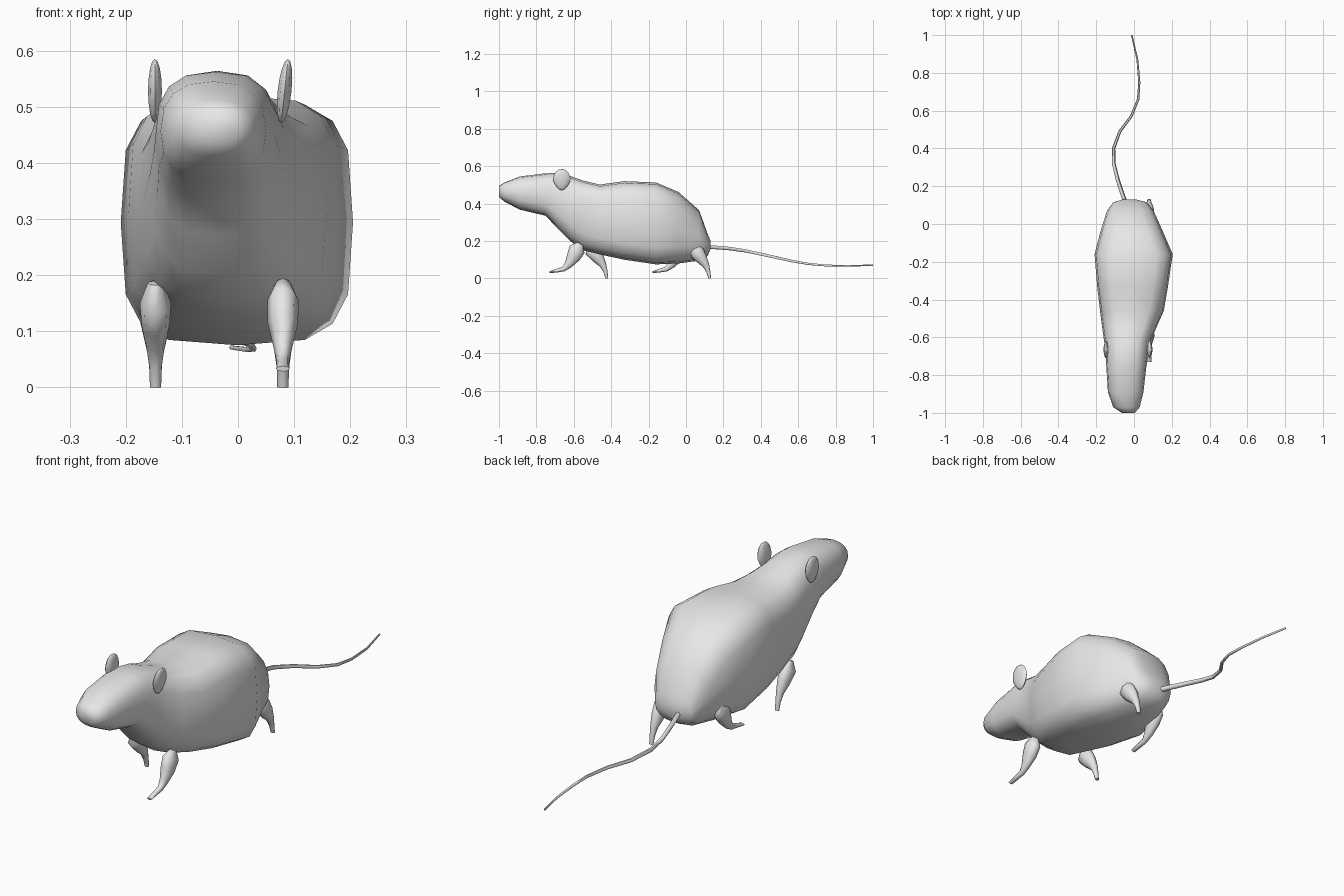
import bpy, bmesh, math
from mathutils import Vector

if "Cube" in bpy.data.objects:
    bpy.data.objects.remove(bpy.data.objects["Cube"])

grey = bpy.data.materials.new("plain_grey")
grey.diffuse_color = (0.8, 0.8, 0.8, 1)
grey.use_nodes = True
grey.node_tree.nodes["Principled BSDF"].inputs["Base Color"].default_value = grey.diffuse_color


def finish(name, bm, angle=60):
    bmesh.ops.recalc_face_normals(bm, faces=bm.faces)
    mesh = bpy.data.meshes.new(name)
    bm.to_mesh(mesh)
    bm.free()
    mesh.materials.append(grey)
    ob = bpy.data.objects.new(name, mesh)
    bpy.context.collection.objects.link(ob)
    bpy.ops.object.select_all(action='DESELECT')
    ob.select_set(True)
    bpy.context.view_layer.objects.active = ob
    bpy.ops.object.shade_smooth_by_angle(angle=math.radians(angle))
    return ob


def loft(name, rings):
    """Skin a list of equal-length point rings and cap both ends."""
    bm = bmesh.new()
    loops = [[bm.verts.new(p) for p in r] for r in rings]
    n = len(loops[0])
    for a, b in zip(loops, loops[1:]):
        for i in range(n):
            j = (i + 1) % n
            bm.faces.new((a[i], a[j], b[j], b[i]))
    bm.faces.new(loops[0])
    bm.faces.new(loops[-1])
    return finish(name, bm)


def tube(name, path, sides, side_axis=None):
    """path: (centre, radius across, radius along the bend)."""
    rings = []
    for k, (c, ra, rb) in enumerate(path):
        t = path[min(k + 1, len(path) - 1)][0] - path[max(k - 1, 0)][0]
        t.normalize()
        u = side_axis or t.cross(Vector((0, 0, 1))).normalized()
        v = t.cross(u)
        rings.append([c + u * ra * math.cos(2 * math.pi * i / sides)
                      + v * rb * math.sin(2 * math.pi * i / sides) for i in range(sides)])
    return loft(name, rings)


def power(v, n):
    return math.copysign(abs(v) ** (2 / n), v) if abs(v) > 1e-6 else 0.0


# Body and head: y, left x, right x, bottom z, top z, squareness
sections = [
    (-1.00, -0.065, 0.005, 0.435, 0.495, 2.0),
    (-0.97, -0.11, 0.03, 0.41, 0.513, 2.3),
    (-0.89, -0.138, 0.05, 0.368, 0.545, 2.5),
    (-0.75, -0.147, 0.066, 0.335, 0.562, 2.7),
    (-0.69, -0.150, 0.075, 0.27, 0.564, 2.7),
    (-0.62, -0.158, 0.088, 0.20, 0.548, 2.8),
    (-0.55, -0.168, 0.118, 0.150, 0.523, 3.0),
    (-0.46, -0.180, 0.158, 0.128, 0.502, 3.2),
    (-0.33, -0.195, 0.180, 0.100, 0.520, 3.6),
    (-0.16, -0.209, 0.205, 0.075, 0.513, 3.6),
    (-0.04, -0.178, 0.153, 0.080, 0.462, 3.0),
    (0.07, -0.143, 0.104, 0.095, 0.365, 2.6),
    (0.115, -0.11, 0.07, 0.12, 0.24, 2.3),
    (0.13, -0.06, 0.01, 0.155, 0.205, 2.0),
]
rings = []
for y, xl, xr, zb, zt, n in sections:
    ring = []
    for i in range(16):
        a = 2 * math.pi * i / 16
        ring.append(((xl + xr) / 2 + (xr - xl) / 2 * power(math.cos(a), n), y,
                     (zb + zt) / 2 + (zt - zb) / 2 * power(math.sin(a), n)))
    rings.append(ring)
loft("body", rings)

# Ears: thin upright ovals, narrower at the base
for name, x in (("ear_left", -0.148), ("ear_right", 0.083)):
    bm = bmesh.new()
    bmesh.ops.create_uvsphere(bm, u_segments=10, v_segments=8, radius=1)
    lean = 0.006 if x > 0 else 0
    for v in bm.verts:
        w = 1 if v.co.z > 0 else 1 + 0.3 * v.co.z
        v.co = (x + 0.013 * v.co.x + lean * v.co.z, -0.664 + 0.047 * w * v.co.y,
                0.528 + 0.057 * v.co.z)
    finish(name, bm)

# Legs: y, z, radius across, radius in the stride plane
forward_leg = [(-0.565, 0.185, 0.014, 0.018), (-0.582, 0.155, 0.028, 0.044),
               (-0.602, 0.115, 0.027, 0.037), (-0.630, 0.072, 0.017, 0.021),
               (-0.655, 0.050, 0.012, 0.013), (-0.690, 0.042, 0.011, 0.010),
               (-0.730, 0.033, 0.012, 0.005)]
backward_leg = [(-0.512, 0.186, 0.014, 0.014), (-0.500, 0.150, 0.028, 0.042),
                (-0.470, 0.110, 0.025, 0.033), (-0.443, 0.070, 0.016, 0.018),
                (-0.430, 0.035, 0.011, 0.011), (-0.423, 0.0, 0.010, 0.007)]
for name, shape, x, dy in (("front_leg_right", forward_leg, 0.08, 0),
                           ("front_leg_left", backward_leg, -0.147, 0),
                           ("hind_leg_right", backward_leg, 0.08, 0.55),
                           ("hind_leg_left", forward_leg, -0.147, 0.55)):
    tube(name, [(Vector((x, y + dy, z)), ra, rb) for y, z, ra, rb in shape],
         8, Vector((1, 0, 0)))

# Tail: tapering S-curve
points = [(-0.03, 0.07, 0.168), (-0.055, 0.14, 0.167), (-0.085, 0.23, 0.160),
          (-0.107, 0.32, 0.147), (-0.108, 0.40, 0.130), (-0.075, 0.49, 0.110),
          (-0.015, 0.57, 0.092), (0.022, 0.66, 0.077), (0.028, 0.75, 0.069),
          (0.018, 0.87, 0.067), (-0.012, 1.0, 0.071)]
tube("tail", [(Vector(p), 0.012 - 0.0008 * k, 0.012 - 0.0008 * k)
              for k, p in enumerate(points)], 6)
